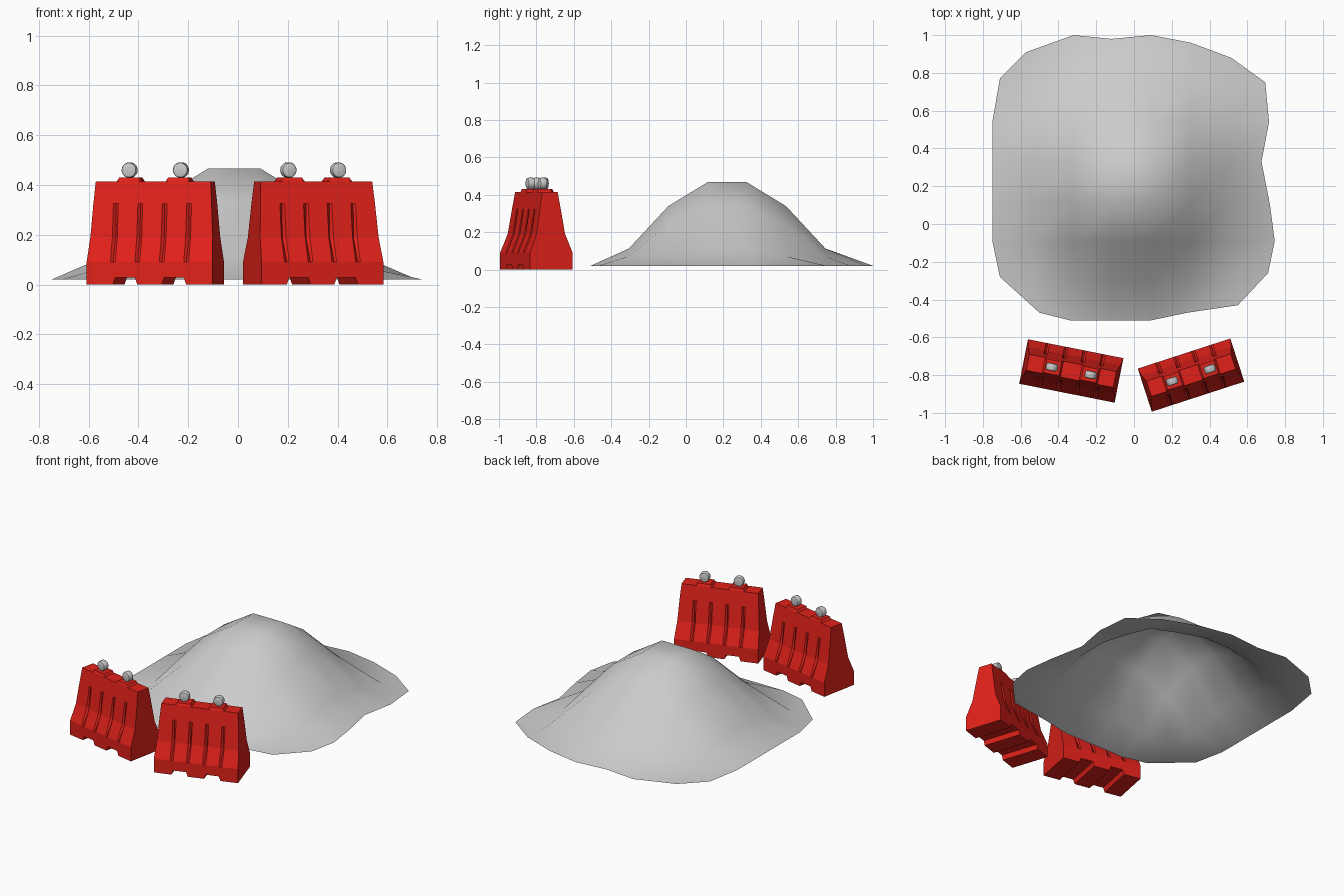
import bpy, bmesh, math
from mathutils import Matrix

if "Cube" in bpy.data.objects:
    bpy.data.objects.remove(bpy.data.objects["Cube"])

red = bpy.data.materials.new("red_plastic")
red.diffuse_color = (0.75, 0.015, 0.01, 1)
red.use_nodes = True
red.node_tree.nodes["Principled BSDF"].inputs["Base Color"].default_value = red.diffuse_color


def finish(bm, name, mat=None, matrix=None):
    bmesh.ops.recalc_face_normals(bm, faces=bm.faces)
    me = bpy.data.meshes.new(name)
    bm.to_mesh(me)
    bm.free()
    ob = bpy.data.objects.new(name, me)
    bpy.context.collection.objects.link(ob)
    if mat:
        me.materials.append(mat)
    if matrix:
        ob.matrix_world = matrix
    return ob


def smooth(ob, angle):
    bpy.ops.object.select_all(action='DESELECT')
    ob.select_set(True)
    bpy.context.view_layer.objects.active = ob
    bpy.ops.object.shade_smooth_by_angle(angle=math.radians(angle))


# Gravel mound: 8 x 8 grid without corners, irregular rim, smooth falloff from a flat top
def mound():
    top = [(-.57, .91), (-.32, 1), (-.12, .98), (.09, 1), (.30, .96), (.515, .88)]
    right = [(.71, -.26), (.745, -.09), (.72, .10), (.675, .33), (.715, .54), (.695, .75)]
    bottom = [(-.50, -.47), (-.34, -.51), (-.12, -.51), (.09, -.51), (.28, -.47), (.55, -.43)]
    left = [(-.71, -.28), (-.75, -.09), (-.75, .12), (-.75, .33), (-.75, .54), (-.71, .77)]
    bm = bmesh.new()
    v = {}
    for i in range(8):
        for j in range(8):
            if i in (0, 7) and j in (0, 7):
                continue
            if j in (0, 7):
                x, y = (bottom if j == 0 else top)[i - 1]
            elif i in (0, 7):
                x, y = (left if i == 0 else right)[j - 1]
            else:
                x, y = -.015 + (i - 3.5) * .208, .22 + (j - 3.5) * .21
            d = math.hypot(max(abs(i - 3.5) - .5, 0), max(abs(j - 3.5) - .5, 0))
            t = max(0, 1 - d / 2.83)
            v[i, j] = bm.verts.new((x, y, .02 + .447 * t * t * (3 - 2 * t)))
    for i in range(7):
        for j in range(7):
            c = [(i, j), (i + 1, j), (i + 1, j + 1), (i, j + 1)]
            bm.faces.new([v[k] for k in c if k in v])
    bmesh.ops.recalc_face_normals(bm, faces=bm.faces)
    bm.normal_update()
    if sum(f.normal.z for f in bm.faces) < 0:
        bmesh.ops.reverse_faces(bm, faces=bm.faces)
    me = bpy.data.meshes.new("gravel_mound")
    bm.to_mesh(me)
    bm.free()
    ob = bpy.data.objects.new("gravel_mound", me)
    bpy.context.collection.objects.link(ob)
    smooth(ob, 180)


# Barrier body: cross-sections lofted along the length, with grooves, foot notches and lamp pads
def barrier(name, m):
    half = [.04, .05, .06, .14, .15, .16, None]
    stations = [(-1, s) for s in reversed(half)] + [(1, s) for s in half]
    levels = [(0, .12, .2575), (.09, .12, .2575), (.19, .08, .25),
              (.325, .058, .242), (.415, .043, .235), (.415, .037, .235)]
    bm = bmesh.new()
    rings = []
    for side, s in stations:
        raised = s in (.06, .14)
        groove = s in (.05, .15)
        pts = []
        for k, (z, w, end) in enumerate(levels):
            if raised and k == 0:
                z = .028
            if raised and k == 5:
                z = .43
            if groove and k == 2:
                w -= .02
            pts.append((side * (end if s is None else s), w, z))
        ring = pts + [(x, -y, z) for x, y, z in reversed(pts)]
        rings.append([bm.verts.new(p) for p in ring])
    for a, b in zip(rings, rings[1:]):
        for k in range(12):
            n = (k + 1) % 12
            bm.faces.new((a[k], a[n], b[n], b[k]))
    bm.faces.new(rings[0])
    bm.faces.new(rings[-1])
    bmesh.ops.remove_doubles(bm, verts=bm.verts, dist=1e-5)
    finish(bm, name, red, m)


# Warning lamp: round disc with bevelled rims, facing along the barrier's depth
def lamp(name, m):
    bm = bmesh.new()
    bmesh.ops.create_cone(bm, cap_ends=True, segments=20, radius1=.031, radius2=.031, depth=.04)
    rims = [e for e in bm.edges if any(len(f.verts) > 4 for f in e.link_faces)]
    bmesh.ops.bevel(bm, geom=rims, offset=.009, segments=2, profile=.5, affect='EDGES')
    ob = finish(bm, name, None, m @ Matrix.Rotation(math.pi / 2, 4, 'X'))
    smooth(ob, 40)


mound()
for tag, x, y, ang in (("left", -.332, -.778, -11.2), ("right", .302, -.80, 18)):
    base = Matrix.Translation((x, y, 0)) @ Matrix.Rotation(math.radians(ang), 4, 'Z')
    barrier(tag + "_barrier", base)
    for n, u in enumerate((-.105, .105), 1):
        lamp(f"{tag}_lamp_{n}", base @ Matrix.Translation((u, 0, .46)))
